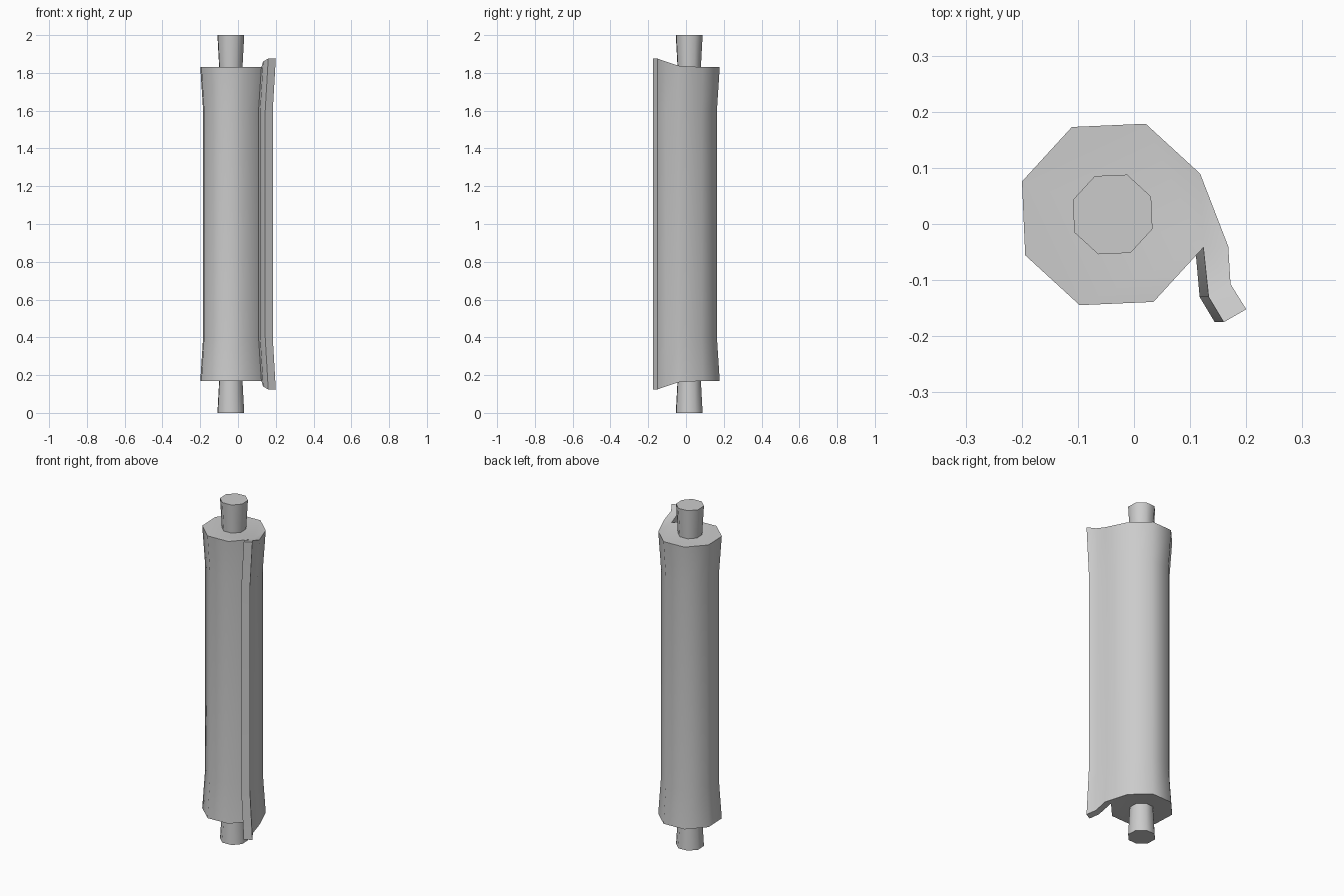
import bpy, bmesh
from math import cos, sin, radians

if "Cube" in bpy.data.objects:
    bpy.data.objects.remove(bpy.data.objects["Cube"])

CX, CY = -0.038, 0.017


def octagon(r):
    return [(CX + r * cos(radians(25 + 45 * i)), CY + r * sin(radians(25 + 45 * i))) for i in range(8)]


def loft(name, rings, caps):
    """Bridge equal-length rings of 3D points and close both ends with the cap faces."""
    bm = bmesh.new()
    rows = [[bm.verts.new(p) for p in ring] for ring in rings]
    n = len(rows[0])
    for a, b in zip(rows, rows[1:]):
        for i in range(n):
            j = (i + 1) % n
            bm.faces.new((a[i], a[j], b[j], b[i]))
    for row in (rows[0], rows[-1]):
        for cap in caps:
            bm.faces.new([row[i] for i in cap])
    bmesh.ops.recalc_face_normals(bm, faces=bm.faces)
    me = bpy.data.meshes.new(name)
    bm.to_mesh(me)
    bm.free()
    ob = bpy.data.objects.new(name, me)
    bpy.context.collection.objects.link(ob)
    bpy.ops.object.select_all(action='DESELECT')
    ob.select_set(True)
    bpy.context.view_layer.objects.active = ob
    bpy.ops.object.shade_smooth_by_angle(angle=radians(50))
    return ob


# Rolled sheet with a loose flap: octagon points 0-7, then flap points 8-12
flap = [(0.133, -0.13), (0.16, -0.175), (0.2, -0.152), (0.172, -0.107), (0.168, -0.04)]
rise = [0.0] * 8 + [0.03, 0.046, 0.046, 0.03, 0.008]
end = octagon(0.172) + flap
mid = octagon(0.156) + [(x - 0.016, y) for x, y in flap]
rings = [
    [(x, y, 0.17 - h) for (x, y), h in zip(end, rise)],
    [(x, y, 0.4) for x, y in mid],
    [(x, y, 1.6) for x, y in mid],
    [(x, y, 1.83 + h) for (x, y), h in zip(end, rise)],
]
loft("rolled_sheet", rings, [range(8), (0, 7, 12), (7, 8, 11, 12), (8, 9, 10, 11)])

# Rod ends, tapering inwards towards the roll
for name, z_out, z_in in (("rod_bottom", 0.0, 0.2), ("rod_top", 2.0, 1.8)):
    loft(name, [[(x, y, z) for x, y in octagon(r)] for r, z in ((0.0755, z_out), (0.064, z_in))], [range(8)])
